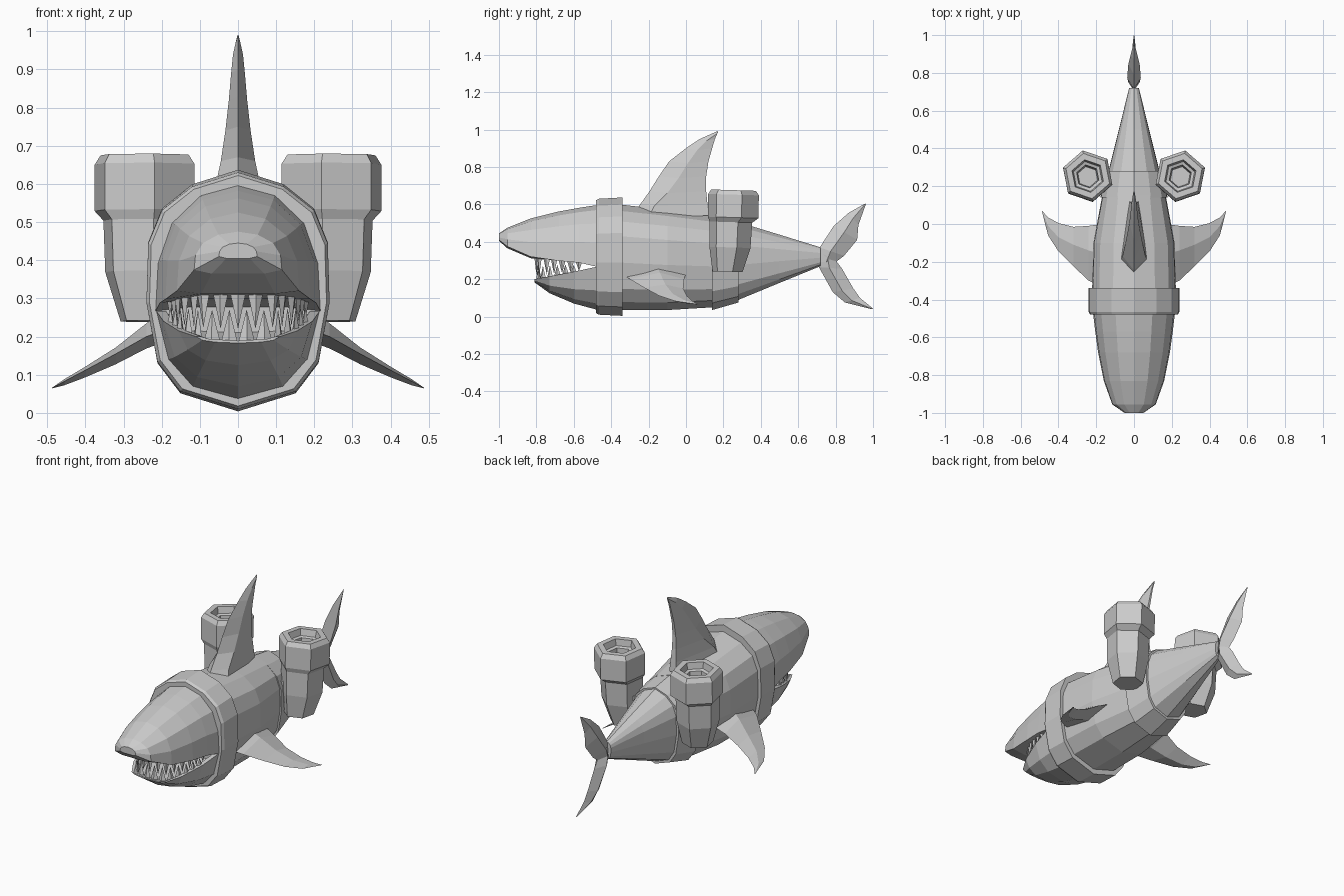
import bpy, bmesh, math
from mathutils import Vector

if "Cube" in bpy.data.objects:
    bpy.data.objects.remove(bpy.data.objects["Cube"])

grey = bpy.data.materials.new("steel grey")
grey.diffuse_color = (0.6, 0.6, 0.6, 1)
grey.use_nodes = True
grey.node_tree.nodes["Principled BSDF"].inputs["Base Color"].default_value = grey.diffuse_color


def finish(name, bm):
    bmesh.ops.remove_doubles(bm, verts=bm.verts, dist=0.0002)
    bmesh.ops.recalc_face_normals(bm, faces=bm.faces)
    me = bpy.data.meshes.new(name)
    bm.to_mesh(me)
    bm.free()
    me.materials.append(grey)
    ob = bpy.data.objects.new(name, me)
    bpy.context.collection.objects.link(ob)
    return ob


def loft(name, rings):
    """Skin closed rings of equal point count and cap both ends."""
    bm = bmesh.new()
    vs = [[bm.verts.new(p) for p in r] for r in rings]
    n = len(vs[0])
    for a, b in zip(vs, vs[1:]):
        for i in range(n):
            j = (i + 1) % n
            bm.faces.new((a[i], a[j], b[j], b[i]))
    bm.faces.new(vs[0])
    bm.faces.new(vs[-1])
    return finish(name, bm)


def both_sides(half):
    """Mirror a half outline that starts and ends on x = 0."""
    return half + [(-x, y, z) for x, y, z in reversed(half[1:-1])]


# Body cross-section in unit half width and half height
SECTION = [(0, 1), (.5, .88), (.83, .68), (.98, .4), (1, -.1),
           (.88, -.6), (.63, -.85), (0, -1)]


def hull(name, stations):
    rings = []
    for y, w, top, bot in stations:
        c, h = (top + bot) / 2, (top - bot) / 2
        rings.append(both_sides([(x * w, y, c + z * h) for x, z in SECTION]))
    return loft(name, rings)


hull("front_collar", [(-.48, .232, .622, .018), (-.465, .24, .63, .01), (-.34, .24, .637, .004)])
hull("body", [(-.36, .222, .60, .035), (-.1, .215, .57, .035), (.15, .168, .535, .05)])
hull("rear_collar", [(.14, .178, .535, .035), (.28, .148, .513, .075)])
hull("tail_stalk", [(.27, .138, .508, .085), (.5, .08, .438, .18), (.72, .026, .37, .27)])

# Upper head: y, half width, top, lip height, palate height
head = []
for y, w, top, lip, pal in [(-1, .05, .445, .41, .405), (-.955, .115, .475, .375, .365),
                            (-.83, .16, .525, .32, .312), (-.68, .19, .562, .298, .30),
                            (-.57, .205, .582, .288, .295), (-.47, .217, .597, .265, .275)]:
    h = top - lip
    head.append(both_sides([(0, y, top), (.45 * w, y, top - .08 * h), (.8 * w, y, top - .3 * h),
                            (.97 * w, y, top - .62 * h), (w, y, lip), (.6 * w, y, pal), (0, y, pal)]))
loft("upper_head", head)

# Lower jaw: hollow trough of y, half width, lip height, bottom, floor depth
jaw = []
for y, w, lip, bot, deep in [(-.81, .11, .2, .183, .006), (-.73, .155, .215, .125, .035),
                             (-.6, .195, .24, .07, .05), (-.47, .215, .268, .035, .05)]:
    h = lip - bot
    jaw.append(both_sides([(0, y, bot), (.55 * w, y, bot + .14 * h), (.85 * w, y, bot + .45 * h),
                           (w, y, lip), (.88 * w, y, lip), (.7 * w, y, lip - deep),
                           (0, y, lip - deep - .005)]))
loft("lower_jaw", jaw)


def jaw_point(path, t):
    """Point at fraction t along a polyline."""
    pts = [Vector(p) for p in path]
    lens = [(b - a).length for a, b in zip(pts, pts[1:])]
    d = t * sum(lens)
    for a, b, l in zip(pts, pts[1:], lens):
        if d <= l + 1e-6:
            return a.lerp(b, d / l)
        d -= l
    return pts[-1]


def teeth(name, half_path, count, length, direction):
    path = [(-x, y, z) for x, y, z in reversed(half_path)] + half_path
    bm = bmesh.new()
    for i in range(count):
        t = (i + .5) / count
        p = jaw_point(path, t)
        along = (jaw_point(path, min(1, t + .02)) - jaw_point(path, max(0, t - .02))).normalized()
        out = Vector((along.y, -along.x, 0))
        size = length * (1 - .55 * abs(2 * t - 1) ** 2)
        r = .021
        root = p - Vector((0, 0, direction * .012))
        base = [bm.verts.new(root + o) for o in (along * r, out * r * .5, along * -r, out * r * -.5)]
        tip = bm.verts.new(p + Vector((0, 0, direction * size)))
        for k in range(4):
            bm.faces.new((base[k], base[(k + 1) % 4], tip))
        bm.faces.new(base)
    return finish(name, bm)


teeth("upper_teeth", [(.0, -.8, .305), (.09, -.785, .305), (.15, -.69, .298), (.182, -.55, .287)],
      15, .085, -1)
teeth("lower_teeth", [(.0, -.795, .2), (.095, -.78, .203), (.148, -.7, .22), (.182, -.58, .245)],
      14, .07, 1)

# Dorsal fin: height, leading y, thickest y, trailing y, half thickness
loft("dorsal_fin", [[(0, a, z), (t, m, z - .01), (.3 * t, c, z), (-.3 * t, c, z), (-t, m, z - .01)]
                    for z, a, m, c, t in [(.54, -.29, -.2, .12, .075), (.60, -.245, -.17, .115, .06),
                                          (.67, -.195, -.1, .108, .045), (.75, -.145, -.04, .108, .033),
                                          (.83, -.09, .01, .12, .024), (.90, 0, .06, .14, .018),
                                          (.95, .075, .11, .155, .013), (.99, .165, .168, .172, .004)]])


# Tail lobes: (leading y,z), (trailing y,z), half thickness
def lobe(name, stations):
    rings = []
    for (ay, az), (cy, cz), t in stations:
        my, mz = ay + .45 * (cy - ay), az + .45 * (cz - az)
        rings.append([(0, ay, az), (t, my, mz), (0, cy, cz), (-t, my, mz)])
    return loft(name, rings)


lobe("tail_lobe_upper", [((.705, .29), (.805, .295), .03), ((.715, .37), (.845, .325), .036),
                         ((.79, .485), (.915, .41), .03), ((.87, .555), (.922, .49), .018),
                         ((.957, .604), (.962, .602), .002)])
lobe("tail_lobe_lower", [((.715, .345), (.805, .295), .03), ((.71, .265), (.835, .255), .034),
                         ((.785, .13), (.895, .15), .024), ((.85, .075), (.93, .1), .014),
                         ((.995, .039), (1, .043), .002)])

# Side fins: x, leading y,z, crest y,z, trailing y,z, half thickness
FIN = [(.17, -.335, .225, -.16, .27, 0, .23, .045), (.24, -.30, .2, -.14, .225, -.01, .2, .033),
       (.32, -.225, .155, -.11, .165, -.015, .15, .022), (.40, -.145, .112, -.07, .117, .005, .11, .014),
       (.455, -.06, .083, -.01, .086, .035, .083, .008), (.487, .065, .065, .067, .066, .07, .064, .001)]
for side, s in (("left", -1), ("right", 1)):
    loft(side + "_fin", [[(s * x, a, az), (s * x, m, mz + t * .3), (s * x, c, cz), (s * x, m, mz - t * 1.7)]
                         for x, a, az, m, mz, c, cz, t in FIN])

# Hexagonal thruster pods: centre x, centre y, z, radius, then the recessed mouth
POD = [(.23, .222, .24, .082), (.242, .235, .37, .112), (.243, .24, .505, .116),
       (.245, .252, .53, .138), (.245, .254, .652, .138), (.245, .254, .676, .122),
       (.245, .254, .676, .088), (.245, .252, .64, .08), (.245, .252, .635, .062),
       (.245, .25, .57, .055)]
for side, s in (("left", -1), ("right", 1)):
    rings = []
    for x, y, z, r in POD:
        ring = []
        for k in range(6):
            a = math.radians(79 + 60 * k)
            dy = r * math.sin(a)
            ring.append((s * (x + r * math.cos(a)), y + dy, z - .03 * dy))
        rings.append(ring)
    loft(side + "_pod", rings)
    # Bracket joining the pod to the rear collar
    loft(side + "_pod_mount", [[(s * x, .17, .3), (s * x, .27, .3), (s * x, .27, .42), (s * x, .17, .42)]
                               for x in (.1, .2)])
